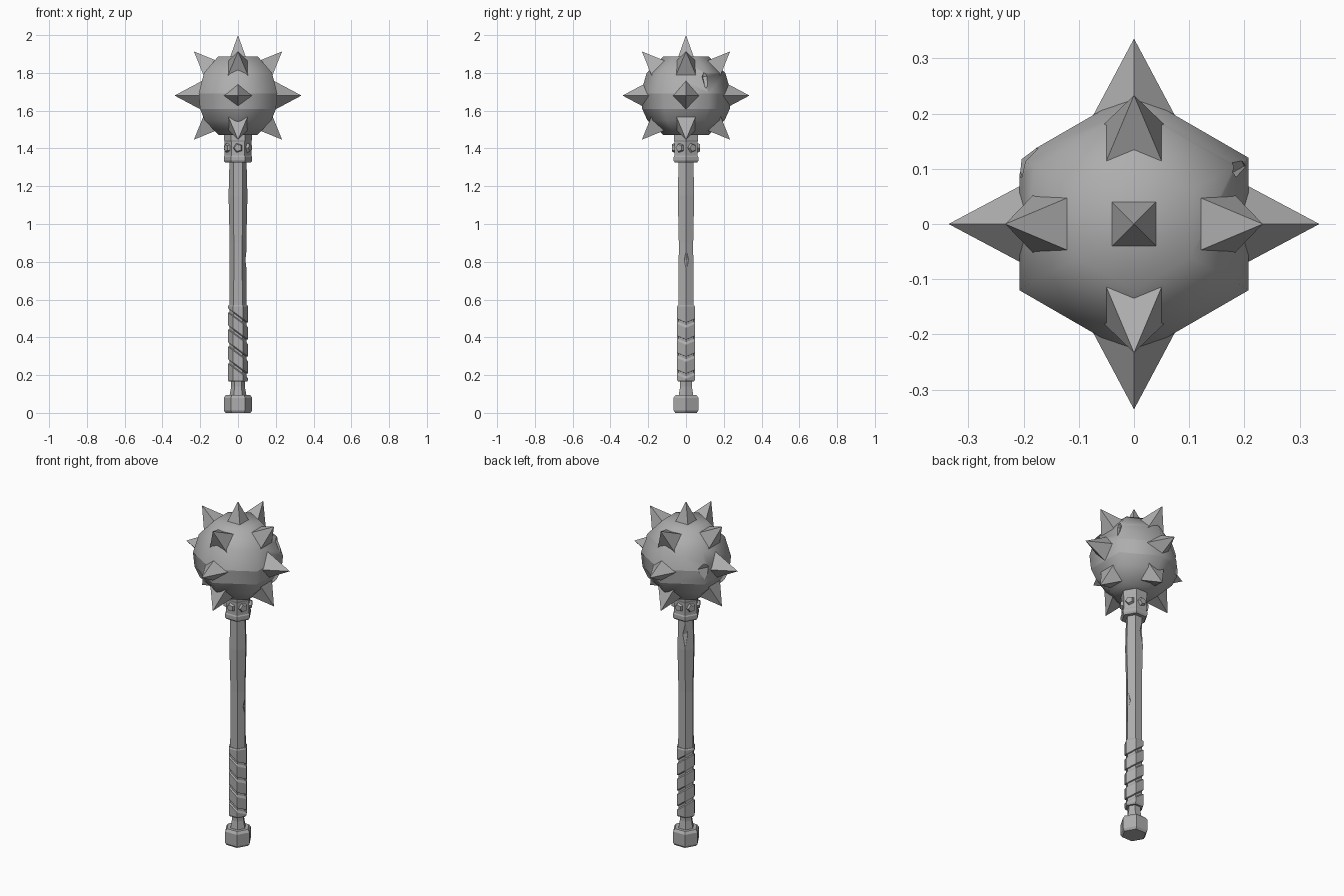
import bpy, bmesh, math
from mathutils import Matrix, Vector

if "Cube" in bpy.data.objects:
    bpy.data.objects.remove(bpy.data.objects["Cube"], do_unlink=True)

iron = bpy.data.materials.new("grey")
iron.use_nodes = True
GREY = (0.42, 0.42, 0.42, 1)
iron.diffuse_color = GREY
iron.node_tree.nodes["Principled BSDF"].inputs["Base Color"].default_value = GREY


def add_object(name, bm):
    bmesh.ops.recalc_face_normals(bm, faces=bm.faces)
    mesh = bpy.data.meshes.new(name)
    bm.to_mesh(mesh)
    bm.free()
    mesh.materials.append(iron)
    obj = bpy.data.objects.new(name, mesh)
    bpy.context.collection.objects.link(obj)
    return obj


def loft(name, rings, turn=0, sides=6):
    """Stack polygon rings of (height, radius, tilt along x) and cap the ends."""
    bm = bmesh.new()
    loops = []
    for z, r, tilt in rings:
        loop = []
        for i in range(sides):
            a = turn + math.tau * i / sides
            x, y = r * math.cos(a), r * math.sin(a)
            loop.append(bm.verts.new((x, y, z - tilt * x)))
        loops.append(loop)
    for low, high in zip(loops, loops[1:]):
        for i in range(sides):
            j = (i + 1) % sides
            bm.faces.new((low[i], low[j], high[j], high[i]))
    bm.faces.new(loops[0][::-1])
    bm.faces.new(loops[-1])
    return add_object(name, bm)


def chip(obj, place, size, spin=0):
    """Knock a diamond-shaped chip out of an object."""
    bm = bmesh.new()
    bmesh.ops.create_uvsphere(bm, u_segments=4, v_segments=2, radius=1)
    bm.transform(Matrix.LocRotScale(Vector(place), Matrix.Rotation(spin, 3, "Z"), Vector(size)))
    cutter = add_object("chip_cutter", bm)
    cutter.hide_render = True
    mod = obj.modifiers.new("chip", "BOOLEAN")
    mod.operation, mod.object, mod.solver = "DIFFERENCE", cutter, "EXACT"
    bpy.context.view_layer.objects.active = obj
    bpy.ops.object.modifier_apply(modifier=mod.name)
    bpy.data.objects.remove(cutter, do_unlink=True)


def pyramid(name, direction, base, tip, half):
    """Four-sided spike pointing away from the head centre."""
    bm = bmesh.new()
    bmesh.ops.create_cone(bm, cap_ends=True, segments=4, radius1=half * math.sqrt(2),
                          radius2=0, depth=tip - base)
    bmesh.ops.rotate(bm, verts=bm.verts, matrix=Matrix.Rotation(math.pi / 4, 3, "Z"))
    bmesh.ops.translate(bm, verts=bm.verts, vec=(0, 0, (tip + base) / 2))
    return bm


CENTRE = 1.68

# Pommel, neck and shaft
loft("pommel", [(0, 0.066, 0), (0.013, 0.075, 0), (0.08, 0.075, 0), (0.095, 0.064, 0)])
loft("pommel_neck", [(0.09, 0.045, 0), (0.14, 0.036, 0), (0.17, 0.036, 0)])
shaft = loft("shaft", [(0.5, 0.046, 0), (0.9, 0.044, 0), (1.15, 0.05, 0), (1.34, 0.045, 0)])
chip(shaft, (0.052, 0.005, 0.81), (0.02, 0.04, 0.09))
chip(shaft, (-0.025, 0.045, 1.24), (0.02, 0.025, 0.09))

# Grip with slanted wrap grooves
wrap = [(0.165, 0.048, 0), (0.175, 0.054, 0)]
for z in (0.235, 0.325, 0.415, 0.505):
    wrap += [(z - 0.014, 0.054, 0.75), (z - 0.007, 0.045, 0.75),
             (z + 0.006, 0.045, 0.75), (z + 0.013, 0.054, 0.75)]
wrap += [(0.563, 0.054, 0), (0.57, 0.049, 0)]
loft("grip_wrap", wrap)

# Collar with a five-sided stud on each face
loft("collar", [(1.325, 0.068, 0), (1.335, 0.075, 0), (1.355, 0.075, 0), (1.362, 0.071, 0),
                (1.435, 0.071, 0), (1.445, 0.074, 0), (1.48, 0.074, 0)])
for i in range(6):
    bm = bmesh.new()
    bmesh.ops.create_cone(bm, cap_ends=True, segments=5, radius1=0.028, radius2=0.02, depth=0.018)
    bm.transform(Matrix.Rotation(math.radians(30 + 60 * i), 4, "Z")
                 @ Matrix.Translation((0.066, 0, 1.403))
                 @ Matrix.Rotation(math.pi / 2, 4, "Y")
                 @ Matrix.Rotation(math.pi, 4, "Z"))
    add_object("collar_stud", bm)

# Six-sided ball, smooth above and below its belt
head = loft("head", [(CENTRE - 0.208, 0.12, 0), (CENTRE - 0.13, 0.205, 0),
                     (CENTRE - 0.07, 0.232, 0), (CENTRE + 0.01, 0.24, 0),
                     (CENTRE + 0.12, 0.208, 0), (CENTRE + 0.208, 0.12, 0)], turn=math.pi / 6)
head.data.polygons.foreach_set("use_smooth", [True] * len(head.data.polygons))
for edge in head.data.edges:
    a, b = (head.data.vertices[v].co.z - CENTRE for v in edge.vertices)
    edge.use_edge_sharp = abs(a - b) < 0.001 and -0.1 < a < 0.05
chip(head, (0.2, 0.105, CENTRE + 0.1), (0.035, 0.03, 0.07), 0.5)
chip(head, (-0.215, 0.125, CENTRE + 0.02), (0.045, 0.045, 0.1), 0.3)

# Spikes: one on top, four level, four slanting up and four slanting down
add_object("top_spike", (bm := pyramid("top_spike", None, 0.18, 0.32, 0.05)))
bpy.data.objects["top_spike"].data.transform(Matrix.Translation((0, 0, CENTRE)))
for i in range(4):
    around = Matrix.Translation((0, 0, CENTRE)) @ Matrix.Rotation(i * math.pi / 2, 4, "Z")
    for name, lean, roll in (("upper_spike", 45, 0), ("level_spike", 90, 45), ("lower_spike", 135, 0)):
        level = lean == 90
        bm = pyramid(name, None, 0.19 if level else 0.2, 0.336 if level else 0.33, 0.055)
        bm.transform(around @ Matrix.Rotation(math.radians(lean), 4, "Y")
                     @ Matrix.Rotation(math.radians(roll), 4, "Z"))
        add_object(name, bm)
